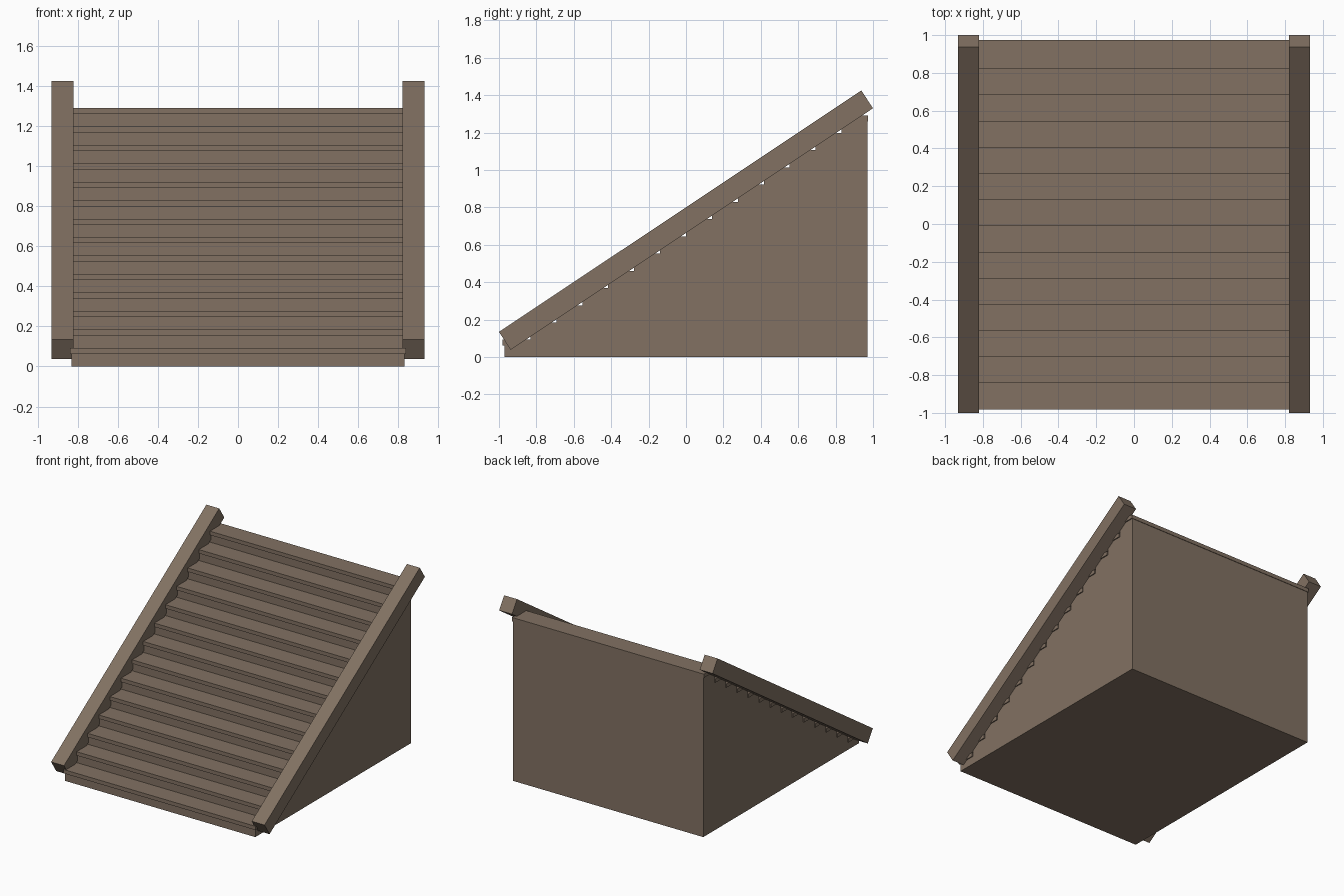
import bpy
import bmesh

if "Cube" in bpy.data.objects:
    bpy.data.objects.remove(bpy.data.objects["Cube"])

wood = bpy.data.materials.new("brown_wood")
wood.diffuse_color = (0.223, 0.166, 0.123, 1.0)
wood.use_nodes = True
wood.node_tree.nodes["Principled BSDF"].inputs["Base Color"].default_value = wood.diffuse_color

STEPS = 14
FRONT, BACK, TOP = -0.97, 0.97, 1.29
RUN = (BACK - FRONT) / STEPS
RISE = TOP / STEPS
TREAD = 0.03      # tread thickness
NOSE = 0.011      # tread overhang


def extrude_profile(name, profile, x0, x1):
    """Solid made by extruding a (y, z) outline from x0 to x1."""
    bm = bmesh.new()
    face = bm.faces.new([bm.verts.new((x0, y, z)) for y, z in profile])
    ext = bmesh.ops.extrude_face_region(bm, geom=[face])
    moved = [v for v in ext["geom"] if isinstance(v, bmesh.types.BMVert)]
    bmesh.ops.translate(bm, verts=moved, vec=(x1 - x0, 0, 0))
    bmesh.ops.recalc_face_normals(bm, faces=bm.faces)
    mesh = bpy.data.meshes.new(name)
    bm.to_mesh(mesh)
    bm.free()
    mesh.materials.append(wood)
    obj = bpy.data.objects.new(name, mesh)
    bpy.context.collection.objects.link(obj)
    return obj


# Solid stepped base
outline = [(BACK, 0), (FRONT, 0)]
for i in range(STEPS):
    z = RISE * (i + 1) - TREAD
    outline += [(FRONT + RUN * i, z), (FRONT + RUN * (i + 1), z)]
extrude_profile("stair_base", outline, -0.83, 0.83)

# Overhanging treads
for i in range(STEPS):
    y0, y1 = FRONT + RUN * i - NOSE, FRONT + RUN * (i + 1)
    if i == STEPS - 1:
        y1 += 0.004
    z1 = RISE * (i + 1)
    z0 = z1 - TREAD
    extrude_profile(f"tread_{i + 1}",
                    [(y0, z0), (y1, z0), (y1, z1), (y0, z1)], -0.838, 0.838)

# Sloping side rails
rail = [(-1.0, 0.134), (-0.937, 0.038), (1.0, 1.33), (0.937, 1.425)]
for side, x0, x1 in (("left", -0.932, -0.82), ("right", 0.82, 0.932)):
    extrude_profile(f"{side}_side_rail", rail, x0, x1)
